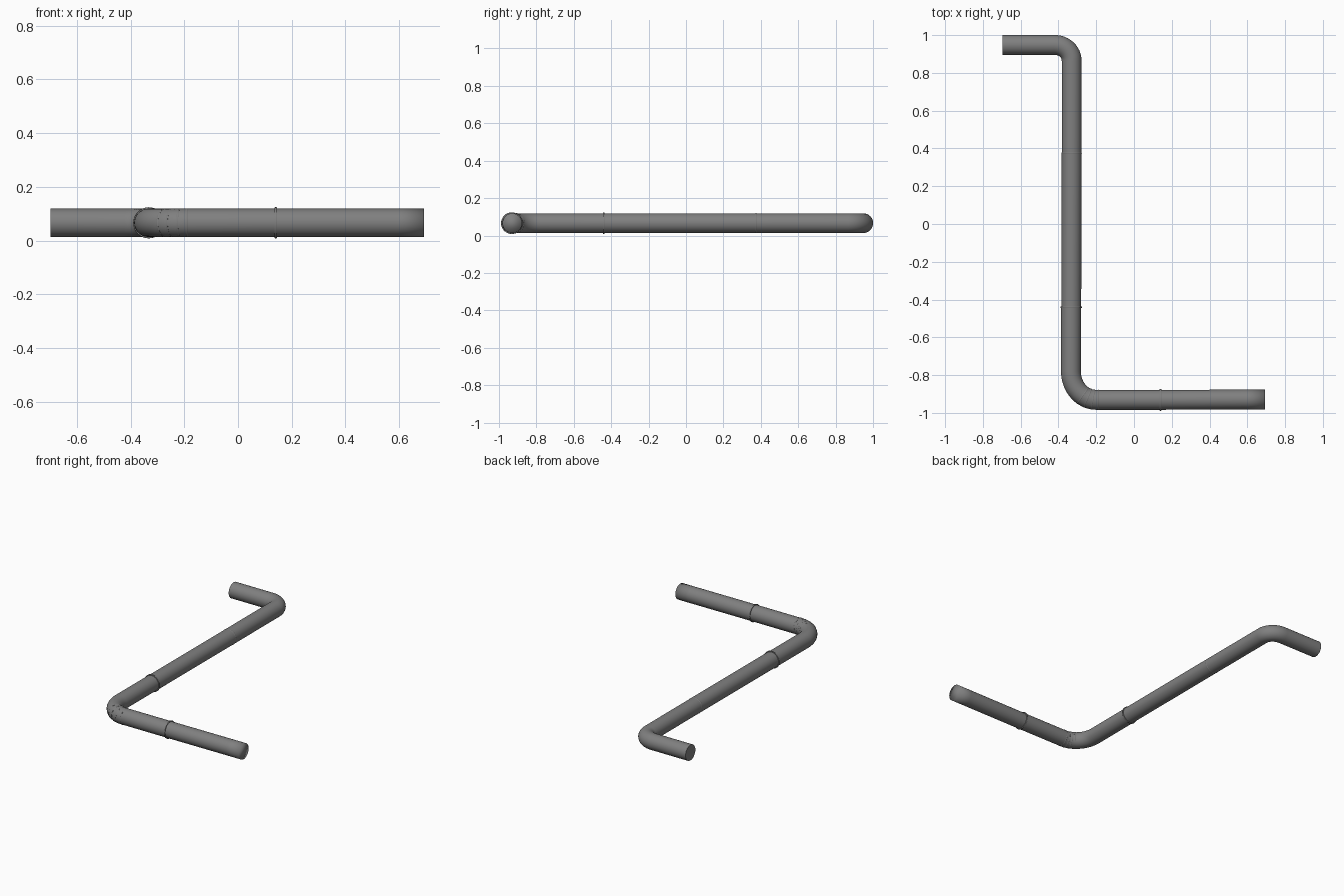
import bpy, bmesh, math
from mathutils import Vector

if "Cube" in bpy.data.objects:
    bpy.data.objects.remove(bpy.data.objects["Cube"])

Z = 0.066      # height of the pipe axis
R = 0.0525     # pipe radius
SIDES = 32

metal = bpy.data.materials.new("dark grey metal")
metal.diffuse_color = (0.215, 0.215, 0.215, 1)
metal.use_nodes = True
metal.node_tree.nodes["Principled BSDF"].inputs["Base Color"].default_value = metal.diffuse_color


def sweep(name, stations, caps=(True, True), by_angle=True):
    """Skin round rings along a flat path; each station is (x, y, radius)."""
    bm = bmesh.new()
    pts = [Vector((x, y, Z)) for x, y, r in stations]
    rings = []
    for i, (p, s) in enumerate(zip(pts, stations)):
        # average direction of neighbouring distinct points
        before = next((q for q in reversed(pts[:i]) if (q - p).length > 1e-4), None)
        after = next((q for q in pts[i + 1:] if (q - p).length > 1e-4), None)
        d = Vector()
        if before is not None:
            d += (p - before).normalized()
        if after is not None:
            d += (after - p).normalized()
        d.normalize()
        side = Vector((-d.y, d.x, 0))
        ring = []
        for k in range(SIDES):
            a = 2 * math.pi * k / SIDES
            ring.append(bm.verts.new(p + s[2] * (math.cos(a) * side + math.sin(a) * Vector((0, 0, 1)))))
        rings.append(ring)
    for a, b in zip(rings, rings[1:]):
        for k in range(SIDES):
            n = (k + 1) % SIDES
            bm.faces.new((a[k], a[n], b[n], b[k]))
    if caps[0]:
        bm.faces.new(rings[0])
    if caps[1]:
        bm.faces.new(rings[-1])
    bmesh.ops.recalc_face_normals(bm, faces=bm.faces[:])
    me = bpy.data.meshes.new(name)
    bm.to_mesh(me)
    bm.free()
    me.materials.append(metal)
    ob = bpy.data.objects.new(name, me)
    bpy.context.collection.objects.link(ob)
    bpy.ops.object.select_all(action='DESELECT')
    ob.select_set(True)
    bpy.context.view_layer.objects.active = ob
    if by_angle:
        bpy.ops.object.shade_smooth_by_angle(angle=math.radians(35))
    else:
        bpy.ops.object.shade_smooth()
    return ob


def arc(cx, cy, rx, ry, a0, a1, n, r=R):
    """Stations along an elliptical quarter bend."""
    out = []
    for i in range(n + 1):
        a = math.radians(a0 + (a1 - a0) * i / n)
        out.append((cx + rx * math.cos(a), cy + ry * math.sin(a), r))
    return out


# upper arm, tight bend and long straight run
sweep("upper_pipe",
      [(-0.697, 0.948, R)] + arc(-0.42, 0.865, 0.09, 0.083, 90, 0, 12)
      + [(-0.330, 0.375, R)], caps=(True, False))
sweep("middle_pipe", [(-0.330, 0.375, R), (-0.332, -0.44, R)], caps=(False, False))

# lower elbow
sweep("lower_elbow",
      [(-0.333, -0.44, R)] + arc(-0.20, -0.78, 0.134, 0.151, 180, 270, 12)
      + [(0.14, -0.931, R)], caps=(False, False))

# lower arm with a softly shaded end
sweep("lower_pipe", [(0.14, -0.931, R), (0.40, -0.930, R), (0.60, -0.929, R), (0.693, -0.929, R)],
      caps=(False, True), by_angle=False)


def collar(name, x, y, dx, dy, half, r):
    """Thin raised band around the pipe, along direction (dx, dy)."""
    prof = [(-half, R - 0.004), (-half, r - 0.001), (-half * 0.5, r),
            (half * 0.5, r), (half, r - 0.001), (half, R - 0.004)]
    # tiny offsets keep ring directions well defined
    sweep(name, [(x + dx * (t + i * 2e-4), y + dy * (t + i * 2e-4), q)
                 for i, (t, q) in enumerate(prof)], caps=(False, False))


# joint collars
collar("lower_collar", 0.14, -0.931, 1, 0, 0.004, 0.058)
collar("middle_collar", -0.332, -0.44, 0, -1, 0.004, 0.058)
collar("upper_seam", -0.330, 0.375, 0, -1, 0.004, 0.0535)

# fine weld seams fanned round the lower elbow
for i, a in enumerate((238, 250, 262)):
    t = math.radians(a)
    dx, dy = -0.134 * math.sin(t), 0.151 * math.cos(t)
    n = math.hypot(dx, dy)
    collar(f"elbow_seam_{i + 1}", -0.20 + 0.134 * math.cos(t), -0.78 + 0.151 * math.sin(t),
           dx / n, dy / n, 0.003, 0.0538)
collar("elbow_end_seam", -0.19, -0.931, 1, 0, 0.003, 0.0538)
